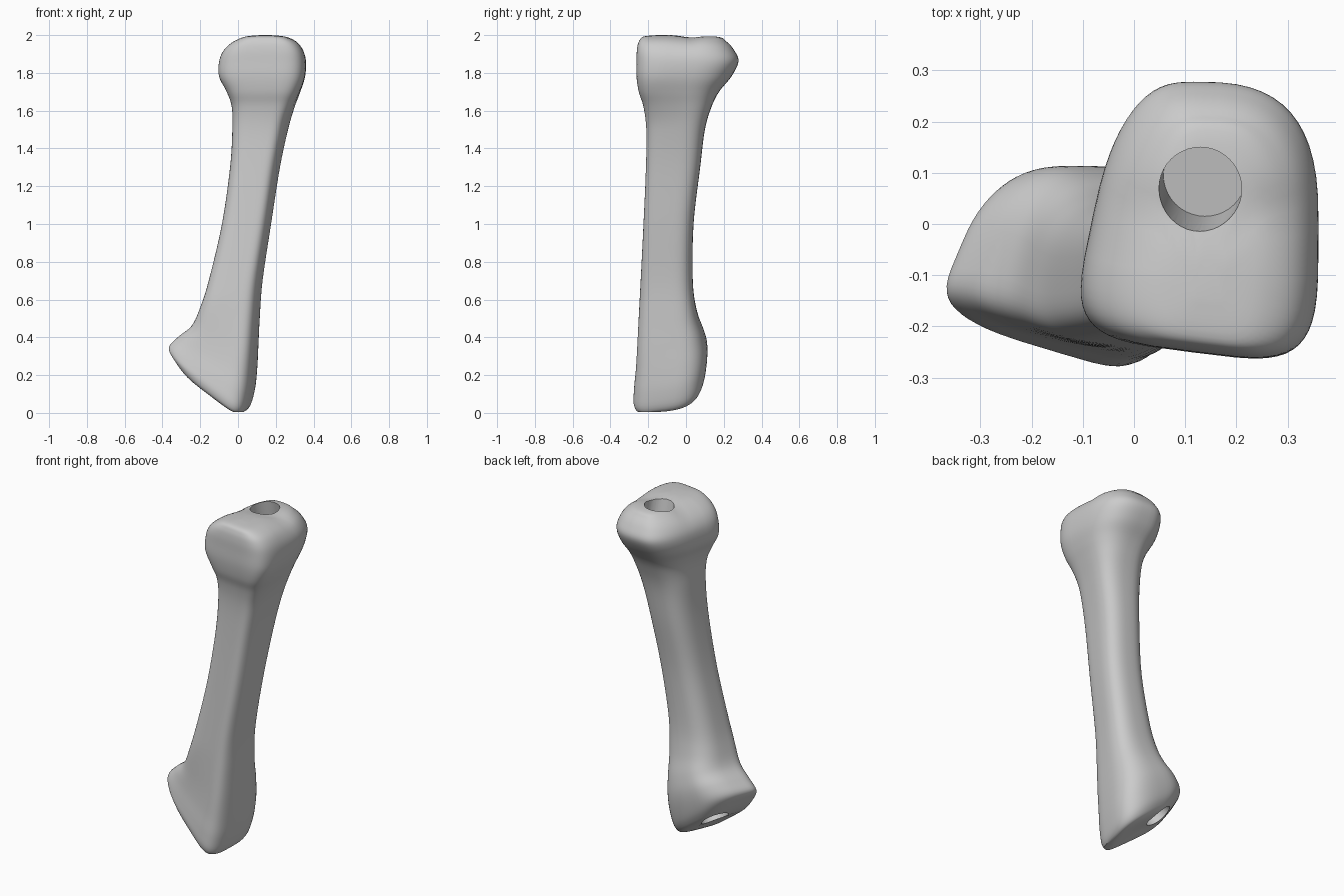
import bpy, bmesh, math
from mathutils import Vector

if "Cube" in bpy.data.objects:
    bpy.data.objects.remove(bpy.data.objects["Cube"])

N, STEPS = 56, 5

# Cross-sections: centre height, x min, x max, y min, y max, slope along x
SECTIONS = [
    (0.11, -0.15, -0.11, -0.12, -0.09, -0.68),
    (0.105, -0.26, 0.01, -0.24, 0.045, -0.68),
    (0.155, -0.335, 0.06, -0.275, 0.09, -0.68),
    (0.235, -0.366, 0.09, -0.275, 0.11, -0.53),
    (0.32, -0.315, 0.102, -0.265, 0.112, -0.45),
    (0.41, -0.245, 0.108, -0.258, 0.092, -0.34),
    (0.53, -0.20, 0.115, -0.25, 0.058, -0.20),
    (0.70, -0.155, 0.13, -0.24, 0.036, 0),
    (1.00, -0.085, 0.175, -0.225, 0.04, 0),
    (1.30, -0.042, 0.222, -0.212, 0.075, 0),
    (1.50, -0.03, 0.265, -0.21, 0.10, 0),
    (1.62, -0.033, 0.30, -0.225, 0.135, 0),
    (1.70, -0.06, 0.33, -0.25, 0.175, 0),
    (1.78, -0.10, 0.355, -0.262, 0.24, 0),
    (1.86, -0.10, 0.36, -0.262, 0.278, 0),
    (1.92, -0.075, 0.345, -0.26, 0.255, 0),
    (1.965, -0.025, 0.31, -0.25, 0.215, 0),
    (1.992, 0.04, 0.25, -0.225, 0.16, 0),
    (2.00, 0.12, 0.17, -0.15, -0.07, 0),
]


def ramp(a, b, z):
    t = min(1, max(0, (z - a) / (b - a)))
    return t * t * (3 - 2 * t)


def spline(i, t):
    """Catmull-Rom blend between section i and i + 1."""
    last = len(SECTIONS) - 1
    rows = [SECTIONS[min(last, max(0, i + k))] for k in (-1, 0, 1, 2)]
    return [0.5 * (2 * b + (c - a) * t + (2 * a - 5 * b + 4 * c - d) * t ** 2
                   + (3 * b - a - 3 * c + d) * t ** 3) for a, b, c, d in zip(*rows)]


def fit(values, lo, hi):
    a, b = min(values), max(values)
    return [lo + (v - a) * (hi - lo) / (b - a) for v in values]


def ring(row):
    """Rounded-box section: flat front, rounder back, narrowed left and front-right."""
    z, x0, x1, y0, y1, slope = row
    low, high = ramp(0.65, 0.25, z), ramp(1.5, 1.8, z)
    left = 0.2 + 0.26 * low + 0.22 * high
    right = 0.32 * (1 - high)
    skew = 0.13 + 0.17 * low
    cx, cy, hx, hy = (x0 + x1) / 2, (y0 + y1) / 2, (x1 - x0) / 2, (y1 - y0) / 2
    xs, ys = [], []
    for k in range(N):
        a = 2 * math.pi * k / N
        c, s = math.cos(a), math.sin(a)
        p = 2 / (4.2 if s < 0 else 2.8)
        u = math.copysign(abs(c) ** p, c)
        v = math.copysign(abs(s) ** p, s)
        front = (1 - v) / 2
        x = hx * u * (1 - (left * (1 - front) if u < 0 else right * front))
        xs.append(x)
        ys.append(hy * v + skew * (hx - x) * front)
    pts = []
    for x, y in zip(fit(xs, x0, x1), fit(ys, y0, y1)):
        zz = z + slope * (x - cx) + 0.25 * low * (y - cy)
        # shallow groove across the head
        zz -= 0.011 * ramp(1.85, 1.98, z) * math.exp(-((y - 0.02) / 0.055) ** 2)
        pts.append((x, y, max(zz, 0.004)))
    return pts


# Bone body, lofted from the slanted lower joint up to the head
bm = bmesh.new()
rings = []
for i in range(len(SECTIONS) - 1):
    for j in range(STEPS):
        rings.append(ring(spline(i, j / STEPS)))
rings.append(ring(SECTIONS[-1]))
loops = [[bm.verts.new(p) for p in r] for r in rings]
for a, b in zip(loops, loops[1:]):
    for k in range(N):
        m = (k + 1) % N
        bm.faces.new((a[k], a[m], b[m], b[k]))
bm.faces.new(loops[0][::-1])
bm.faces.new(loops[-1])
bmesh.ops.recalc_face_normals(bm, faces=bm.faces)
mesh = bpy.data.meshes.new("bone")
bm.to_mesh(mesh)
bm.free()
bone = bpy.data.objects.new("bone", mesh)
bpy.context.collection.objects.link(bone)


def drill(name, mouth, inward, depth, radius):
    """Cut a blind round socket into the bone."""
    d = Vector(inward).normalized()
    outside = 0.12
    bpy.ops.mesh.primitive_cylinder_add(
        vertices=40, radius=radius, depth=depth + outside,
        location=Vector(mouth) + d * (depth - outside) / 2,
        rotation=d.to_track_quat('Z', 'Y').to_euler())
    cutter = bpy.context.object
    cutter.name = name
    cutter.hide_render = True
    mod = bone.modifiers.new(name, 'BOOLEAN')
    mod.operation, mod.solver, mod.object = 'DIFFERENCE', 'EXACT', cutter
    bpy.context.view_layer.objects.active = bone
    bpy.ops.object.modifier_apply(modifier=mod.name)
    bpy.data.objects.remove(cutter)


# Sockets in the head and in the lower joint face
drill("head_socket", (0.13, 0.07, 1.98), (0.06, 0.18, -1), 0.14, 0.081)
drill("lower_socket", (-0.2, 0.0, 0.15), (0.6, -0.38, 0.7), 0.14, 0.078)

bpy.ops.object.select_all(action='DESELECT')
bone.select_set(True)
bpy.context.view_layer.objects.active = bone
bpy.ops.object.shade_smooth_by_angle(angle=math.radians(35))
